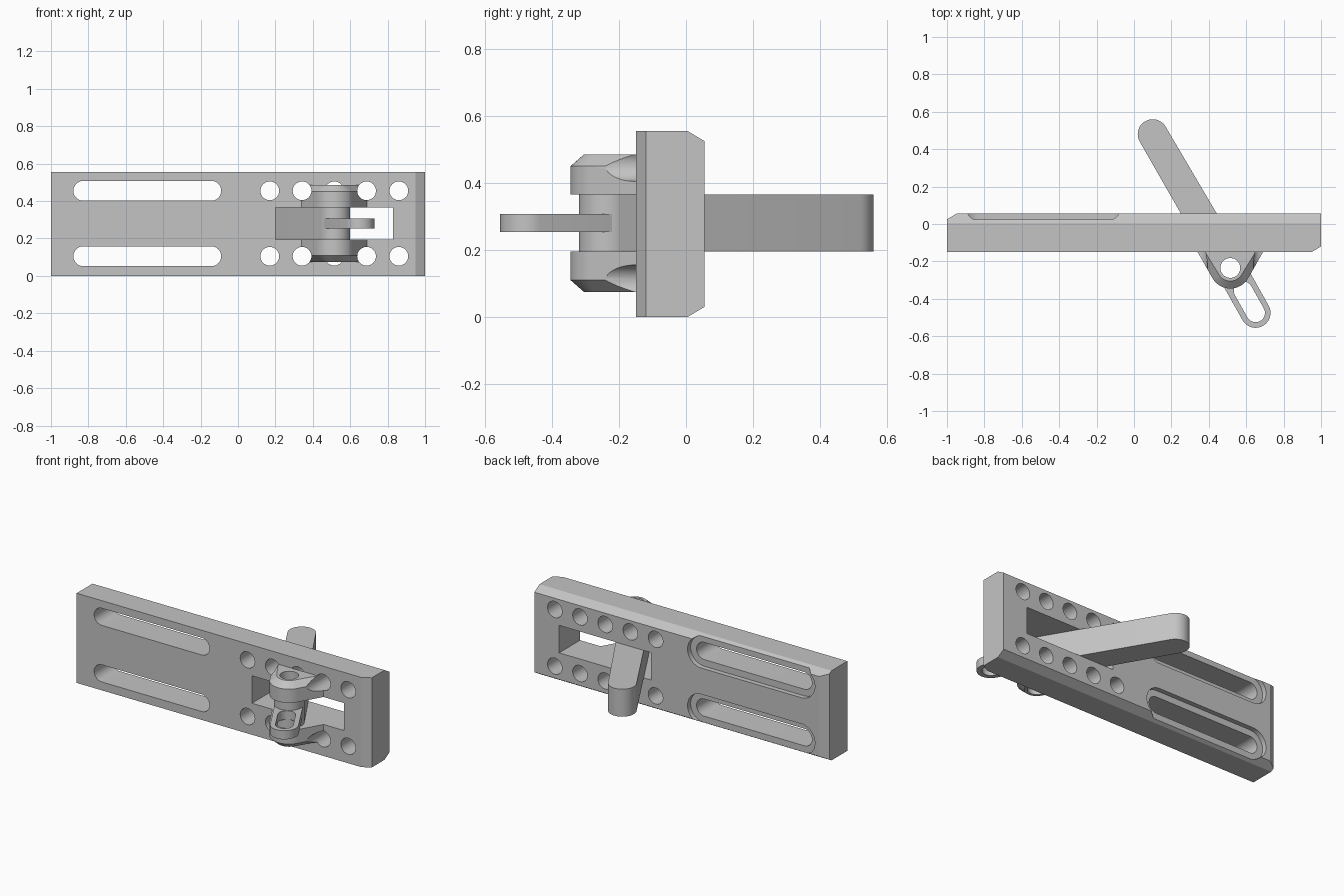
import bpy, bmesh
from math import cos, sin, pi, atan2, acos, hypot
from mathutils import Vector

cube = bpy.data.objects.get("Cube")
if cube:
    bpy.data.objects.remove(cube, do_unlink=True)

grey = bpy.data.materials.new("plain grey")
grey.use_nodes = True
colour = (0.55, 0.55, 0.55, 1)
grey.diffuse_color = colour
grey.node_tree.nodes["Principled BSDF"].inputs["Base Color"].default_value = colour

MID = 0.28                    # mid height
PIVOT = Vector((0.515, -0.235))
LEVER_END = Vector((0.1, 0.48))
LOOP_END = Vector((0.65, -0.475))
FRONT, BACK = -0.15, 0.055


def make(name, bm):
    bmesh.ops.recalc_face_normals(bm, faces=bm.faces[:])
    mesh = bpy.data.meshes.new(name)
    bm.to_mesh(mesh)
    bm.free()
    mesh.materials.append(grey)
    obj = bpy.data.objects.new(name, mesh)
    bpy.context.collection.objects.link(obj)
    return obj


def loft(name, start, end, lo, hi, axis="z"):
    """Solid between two matching outlines, along z or along y."""
    def place(p, h):
        return (p[0], p[1], h) if axis == "z" else (p[0], h, p[1])
    bm = bmesh.new()
    a = [bm.verts.new(place(p, lo)) for p in start]
    b = [bm.verts.new(place(p, hi)) for p in end]
    bm.faces.new(a)
    bm.faces.new(b)
    for i in range(len(a)):
        j = (i + 1) % len(a)
        bm.faces.new((a[i], a[j], b[j], b[i]))
    return make(name, bm)


def arc(centre, radius, start, sweep, steps=24):
    return [(centre[0] + radius * cos(start + sweep * i / steps),
             centre[1] + radius * sin(start + sweep * i / steps))
            for i in range(steps + 1)]


def circle(centre, radius):
    return arc(centre, radius, 0, 2 * pi, 40)[:-1]


def stadium(p, q, rp, rq):
    angle = atan2(q[1] - p[1], q[0] - p[0])
    return arc(q, rq, angle - pi / 2, pi) + arc(p, rp, angle + pi / 2, pi)


def cut(obj, cutter):
    cutter.hide_render = True
    mod = obj.modifiers.new("cut", "BOOLEAN")
    mod.operation = "DIFFERENCE"
    mod.solver = "EXACT"
    mod.object = cutter
    bpy.context.view_layer.objects.active = obj
    bpy.ops.object.modifier_apply(modifier=mod.name)
    bpy.data.objects.remove(cutter, do_unlink=True)


def smooth(obj):
    bpy.ops.object.select_all(action="DESELECT")
    obj.select_set(True)
    bpy.context.view_layer.objects.active = obj
    bpy.ops.object.shade_smooth_by_angle(angle=pi / 6)


# Base plate: block with one front and three back bevels
top = 0.555
corners = [(-1, 0), (1, 0), (1, top), (-1, top)]
plate = loft("base_plate", corners, corners, FRONT, BACK, "y")
bm = bmesh.new()
bm.from_mesh(plate.data)
bevels = [((1, FRONT + 0.03, 0), (0.03, -0.05, 0)),
          ((-1, BACK - 0.03, 0), (-0.03, 0.05, 0)),
          ((0, BACK - 0.05, top), (0, 0.03, 0.05)),
          ((0, BACK - 0.05, 0), (0, 0.03, -0.05))]
for point, normal in bevels:
    cutting = bmesh.ops.bisect_plane(
        bm, geom=bm.verts[:] + bm.edges[:] + bm.faces[:], dist=1e-5,
        plane_co=point, plane_no=Vector(normal).normalized(), clear_outer=True)
    edges = [g for g in cutting["geom_cut"] if isinstance(g, bmesh.types.BMEdge)]
    bmesh.ops.contextual_create(bm, geom=edges)
bmesh.ops.recalc_face_normals(bm, faces=bm.faces[:])
bm.to_mesh(plate.data)
bm.free()

# Window for the lever
window = [(0.2, 0.195), (0.83, 0.195), (0.83, 0.365), (0.2, 0.365)]
cut(plate, loft("window_cutter", window, window, -0.3, 0.2, "y"))

# Slots with recesses at the back, and the rows of round holes
hole_xs = [0.17 + 0.1725 * i for i in range(5)]
rows = (MID - 0.175, MID + 0.175)
for z in rows:
    for radius, start in ((0.094, BACK - 0.03), (0.053, -0.3)):
        slot = stadium((-0.827, z), (-0.143, z), radius, radius)
        cut(plate, loft("slot_cutter", slot, slot, start, 0.2, "y"))
    for x in hole_xs:
        ring = circle((x, z), 0.05)
        cut(plate, loft("hole_cutter", ring, ring, -0.3, 0.2, "y"))
smooth(plate)


def ear_outline(radius, half_width):
    """Round nose with tangent sides running to the plate."""
    rise = FRONT - PIVOT.y
    reach = hypot(half_width, rise)
    angle = atan2(rise, half_width) - acos(radius / reach)
    nose = arc(PIVOT, radius, pi - angle, pi + 2 * angle, 32)
    return [(PIVOT.x - half_width, FRONT)] + nose + [(PIVOT.x + half_width, FRONT)]


# Pivot ears, bevelled on the outer side
wide, narrow = ear_outline(0.11, 0.175), ear_outline(0.07, 0.135)
bore = circle(PIVOT, 0.053)
for name, side in (("upper_ear", 1), ("lower_ear", -1)):
    ear = loft(name, wide, wide, MID + side * 0.085, MID + side * 0.17)
    # taper the outer part as its own lofted ring, then join
    cap = loft(name + "_bevel", wide, narrow, MID + side * 0.17, MID + side * 0.205)
    for part in (ear, cap):
        cut(part, loft("bore_cutter", bore, bore, -0.1, 0.7))
        for x in (hole_xs[1], hole_xs[3]):
            ring = circle((x, MID + side * 0.175), 0.05)
            cut(part, loft("hole_cutter", ring, ring, -0.5, 0.2, "y"))
        smooth(part)

# Lever arm with its pivot barrel
arm = stadium(PIVOT, LEVER_END, 0.085, 0.08)
lever = loft("lever_arm", arm, arm, MID - 0.085, MID + 0.085)
cut(lever, loft("bore_cutter", bore, bore, -0.1, 0.7))
smooth(lever)

# Thin pull loop on the front of the lever
outline = stadium(PIVOT, LOOP_END, 0.08, 0.08)
loop = loft("pull_loop", outline, outline, MID - 0.027, MID + 0.027)
slot_start = PIVOT + (LOOP_END - PIVOT).normalized() * 0.14
slot = stadium(slot_start, LOOP_END, 0.05, 0.05)
cut(loop, loft("slot_cutter", slot, slot, 0, 0.6))
cut(loop, loft("bore_cutter", bore, bore, -0.1, 0.7))
smooth(loop)
